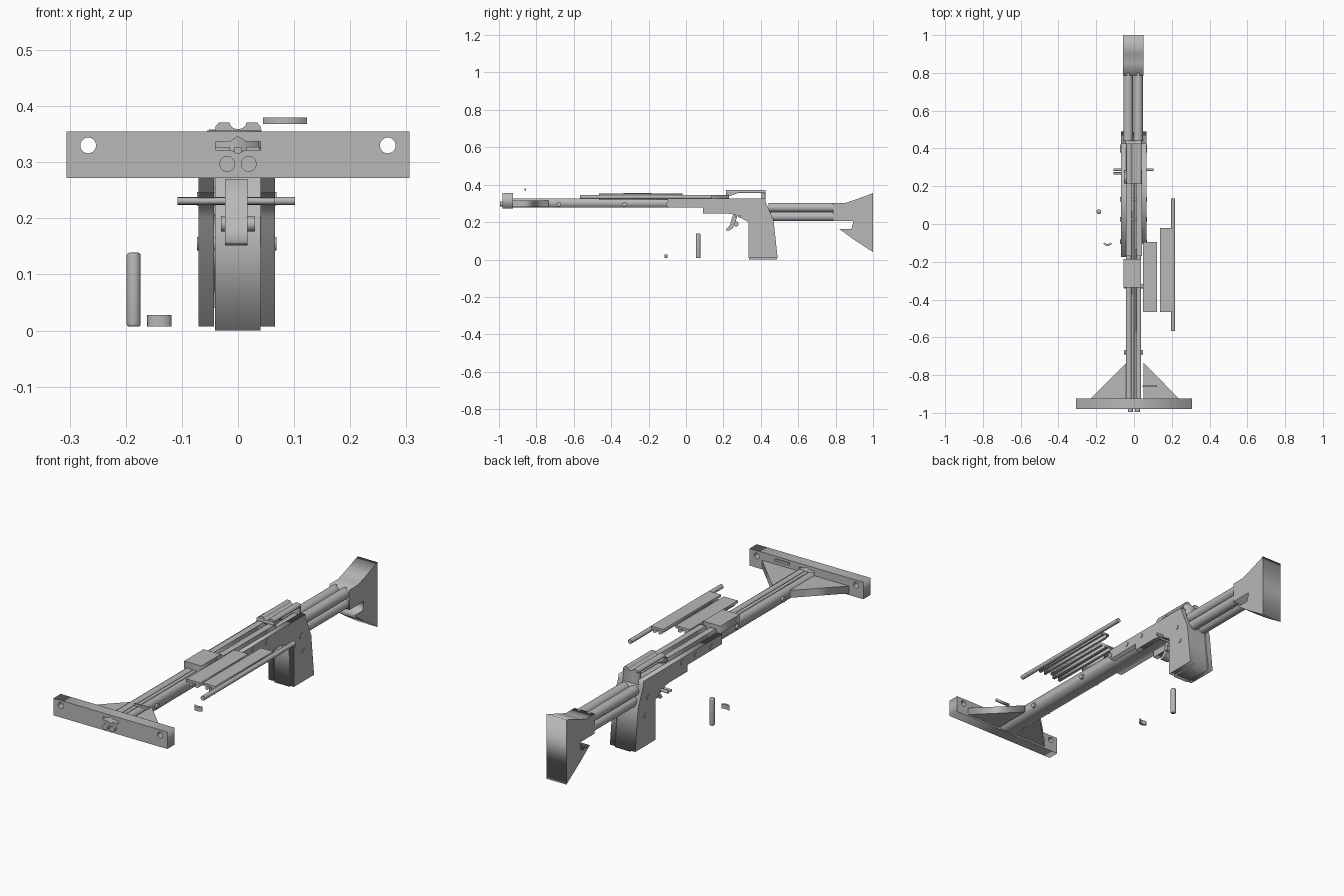
import bpy, bmesh, math
from mathutils import Matrix

if "Cube" in bpy.data.objects:
    bpy.data.objects.remove(bpy.data.objects["Cube"])

GREY = bpy.data.materials.new("plain_grey")
GREY.use_nodes = True
GREY.diffuse_color = (0.48, 0.48, 0.48, 1)
GREY.node_tree.nodes["Principled BSDF"].inputs["Base Color"].default_value = GREY.diffuse_color

# Profile plane for each extrusion axis
PLANES = {
    "x": Matrix(((0, 0, 1), (1, 0, 0), (0, 1, 0))),
    "y": Matrix(((1, 0, 0), (0, 0, 1), (0, 1, 0))),
    "z": Matrix.Identity(3),
}


def finish(name, mesh):
    mesh.materials.clear()
    mesh.materials.append(GREY)
    ob = bpy.data.objects.new(name, mesh)
    bpy.context.collection.objects.link(ob)
    return ob


def circle(u, v, r, n=32):
    return [(u + r * math.cos(math.tau * i / n), v + r * math.sin(math.tau * i / n)) for i in range(n)]


def prism(name, axis, outline, lo, hi, holes=()):
    """Extrude a closed outline, with optional holes, along an axis."""
    curve = bpy.data.curves.new(name, "CURVE")
    curve.dimensions = "2D"
    curve.fill_mode = "BOTH"
    curve.extrude = (hi - lo) / 2
    for pts in (outline, *holes):
        s = curve.splines.new("POLY")
        s.points.add(len(pts) - 1)
        for p, (u, v) in zip(s.points, pts):
            p.co = (u, v, 0, 1)
        s.use_cyclic_u = True
    tmp = bpy.data.objects.new(name + "_tmp", curve)
    mesh = bpy.data.meshes.new_from_object(tmp)
    bpy.data.objects.remove(tmp)
    bm = bmesh.new()
    bm.from_mesh(mesh)
    bmesh.ops.translate(bm, vec=(0, 0, (lo + hi) / 2), verts=bm.verts)
    bmesh.ops.transform(bm, matrix=PLANES[axis].to_4x4(), verts=bm.verts)
    bmesh.ops.remove_doubles(bm, verts=bm.verts, dist=1e-5)
    bmesh.ops.recalc_face_normals(bm, faces=bm.faces)
    bm.to_mesh(mesh)
    bm.free()
    return finish(name, mesh)


def box(name, x, y, z):
    return prism(name, "z", [(x[0], y[0]), (x[1], y[0]), (x[1], y[1]), (x[0], y[1])], *z)


def rod(name, axis, u, v, r, lo, hi, bevel=0):
    """Round bar along an axis, centred at u, v in its profile plane."""
    bm = bmesh.new()
    bmesh.ops.create_cone(bm, cap_ends=True, segments=32, radius1=r, radius2=r, depth=hi - lo)
    if bevel:
        rims = [e for e in bm.edges if any(len(f.verts) > 4 for f in e.link_faces)]
        bmesh.ops.bevel(bm, geom=rims, offset=bevel, segments=3, affect="EDGES", profile=0.5)
    bmesh.ops.translate(bm, vec=(u, v, (lo + hi) / 2), verts=bm.verts)
    bmesh.ops.transform(bm, matrix=PLANES[axis].to_4x4(), verts=bm.verts)
    bmesh.ops.recalc_face_normals(bm, faces=bm.faces)
    mesh = bpy.data.meshes.new(name)
    bm.to_mesh(mesh)
    bm.free()
    ob = finish(name, mesh)
    bpy.context.view_layer.objects.active = ob
    ob.select_set(True)
    bpy.ops.object.shade_smooth_by_angle()
    ob.select_set(False)
    return ob


# Front crossbar with end holes and a centre slot
slot = [(-.04, .322), (-.014, .322), (0, .315), (.014, .322), (.04, .322),
        (.04, .337), (.014, .337), (0, .346), (-.014, .337), (-.04, .337)]
prism("front_crossbar", "y", [(-.306, .272), (.306, .272), (.306, .355), (-.306, .355)],
      -.98, -.925, [circle(-.267, .33, .014), circle(.267, .33, .014), slot])
prism("right_gusset", "z", [(-.23, -.926), (-.04, -.926), (-.04, -.735)], .28, .316)
prism("left_gusset", "z", [(.24, -.926), (.05, -.926), (.05, -.735)], .28, .316)
box("loose_stick", (.045, .123), (-.864, -.856), (.368, .38))

# Long rail with a grooved top
rail = [(-.042, .277), (.038, .277), (.038, .327), (.014, .327), (.014, .315),
        (.006, .315), (.006, .327), (-.006, .327), (-.006, .315), (-.014, .315),
        (-.014, .327), (-.042, .327)]
prism("main_rail", "y", rail, -.926, .42)
for side in (-1, 1):
    rod("front_tube", "y", side * .019, .297, .014, -.995, -.92)
    box("upper_deck", sorted((side * .012, side * .042)), (-.17, .23), (.326, .346))
box("rail_strap", (-.055, .037), (-.335, -.185), (.32, .357))

# Body side plates with the grip outline
plate = [(-.175, .277), (.09, .277), (.09, .245), (.23, .245), (.26, .24), (.335, .2),
         (.335, .007), (.49, .007), (.468, .21), (.425, .31), (.425, .326), (-.175, .326)]
prism("right_side_plate", "x", plate, -.07, -.043)
plate[0], plate[-1] = (-.095, .277), (-.095, .326)
prism("left_side_plate", "x", plate, .04, .066)
grip = [(.338, .278), (.338, 0), (.487, 0), (.465, .21), (.425, .3)]
prism("grip_core", "x", grip, -.041, .04)

# Rear sight cover, open at the sides, with a round groove along the top
cover = [(-.04, .356), (.04, .356), (.04, .364), (.034, .371), (.015, .371)]
cover += [(.015 * math.cos(a), .371 - .012 * math.sin(a)) for a in (math.pi * i / 8 for i in range(1, 8))]
cover += [(-.015, .371), (-.034, .371), (-.04, .364)]
prism("sight_cover", "y", cover, .215, .425)
prism("cover_front_leg", "x", [(.215, .34), (.235, .34), (.285, .358), (.215, .358)], -.052, .042)
box("cover_rear_leg", (-.042, .04), (.405, .425), (.3, .358))

# Bolts through the rail and grip
for y, z in ((-.68, .295), (-.33, .295)):
    rod("rail_bolt", "x", y, z, .012, -.052, .048)
for y, z in ((-.095, .295), (.025, .305), (.13, .305), (.39, .235), (.41, .155)):
    rod("body_bolt", "x", y, z, .012, -.073, .069)

# Trigger and its cross pins
trigger = [(.265, .27), (.245, .22), (.235, .185), (.212, .158), (.225, .152),
           (.25, .167), (.265, .2), (.275, .235), (.295, .27)]
prism("trigger", "x", trigger, -.023, .017)
rod("trigger_pin", "x", .288, .231, .007, -.108, .102)
rod("short_pin", "x", .268, .231, .006, -.108, .066)
rod("lower_pin", "x", .268, .19, .013, -.03, .03)

# Four stock tubes and the shoulder butt
for x in (-.031, .022):
    for z in (.278, .23):
        rod("stock_tube", "y", x, z, .025, .44, .8)
butt = [(.785, .205), (.785, .302), (.85, .302), (.9, .318), (1, .355), (1, .04),
        (.9, .105), (.82, .163), (.885, .163), (.895, .205)]
prism("shoulder_butt", "x", butt, -.057, .05)

# Loose slide plates, ribbed below, with a rod beside them
for name, x0, x1, y1, top in (("inner_slide", .047, .122, -.095, .347), ("outer_slide", .137, .203, -.02, .352)):
    w = x1 - x0
    box(name, (x0, x1), (-.465, y1), (top - .012, top))
    for k in (.2, .65):
        box(name + "_rib", (x0 + k * w, x0 + (k + .18) * w), (-.465, y1), (top - .028, top - .011))
rod("slide_rod", "y", .207, .334, .011, -.567, .135)

# Loose peg and clip on the ground
rod("loose_peg", "z", -.186, .065, .0125, .007, .139, bevel=.005)
arc = [math.pi * (1.1 + .8 * i / 10) for i in range(11)]
clip = [(-.14 + .023 * math.cos(a), -.098 + .018 * math.sin(a)) for a in arc]
clip += [(-.14 + .018 * math.cos(a), -.096 + .009 * math.sin(a)) for a in reversed(arc)]
prism("loose_clip", "z", clip, .007, .028)
